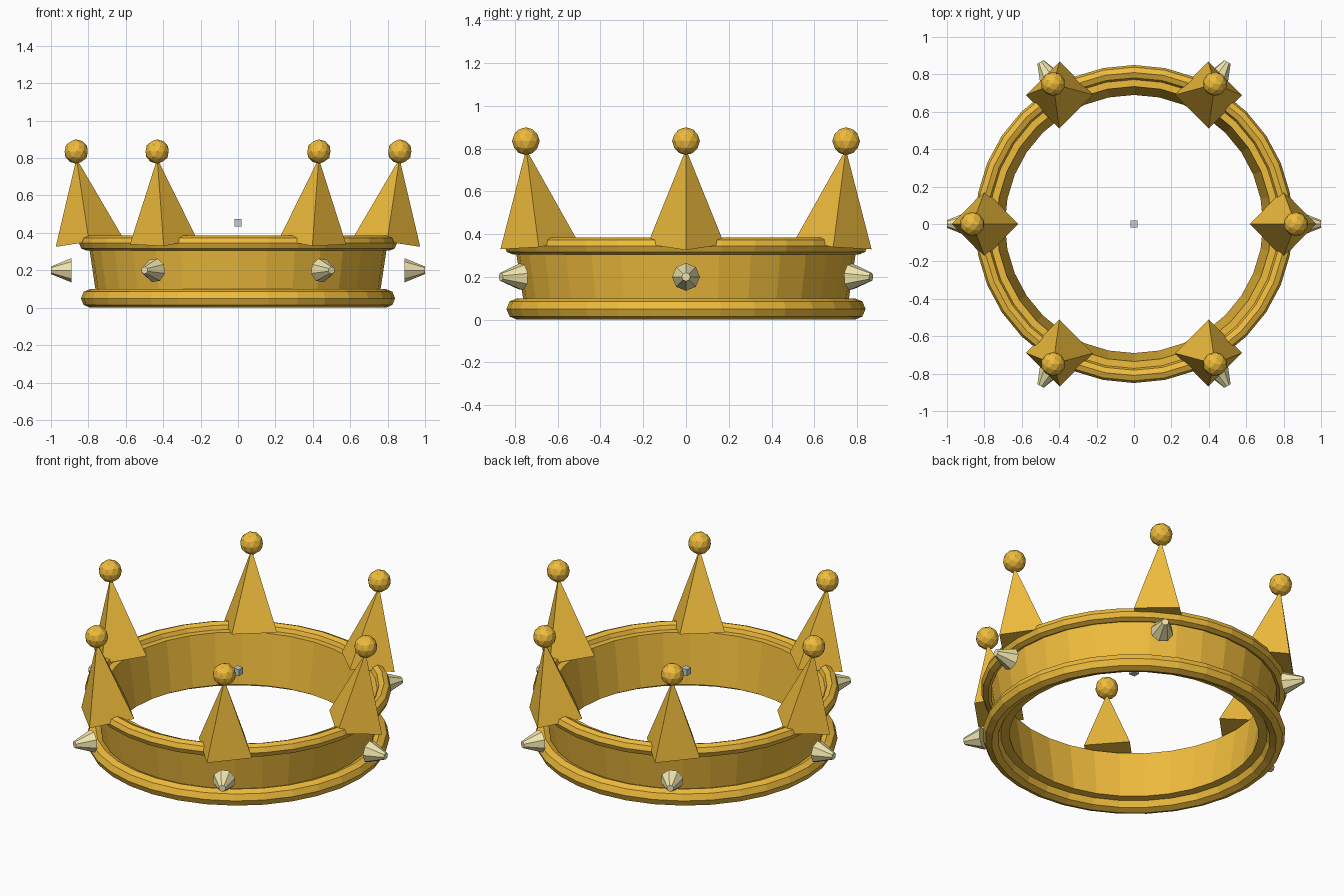
import bpy, bmesh, math
from mathutils import Matrix, Vector

if "Cube" in bpy.data.objects:
    bpy.data.objects.remove(bpy.data.objects["Cube"])


def material(name, rgb):
    m = bpy.data.materials.new(name)
    m.diffuse_color = (*rgb, 1)
    m.use_nodes = True
    m.node_tree.nodes["Principled BSDF"].inputs["Base Color"].default_value = m.diffuse_color
    return m


gold = material("gold", (0.86, 0.5, 0.045))
cream = material("cream", (0.87, 0.78, 0.42))


def finish(name, mat=None):
    ob = bpy.context.object
    ob.name = name
    if mat:
        ob.data.materials.append(mat)
    return ob


# flared band with a closed rectangular section
def lathe(name, profile, sides, mat):
    bm = bmesh.new()
    rings = []
    for i in range(sides):
        a = 2 * math.pi * i / sides
        rings.append([bm.verts.new((r * math.cos(a), r * math.sin(a), z)) for r, z in profile])
    n = len(profile)
    for i in range(sides):
        p, q = rings[i], rings[(i + 1) % sides]
        for j in range(n):
            k = (j + 1) % n
            bm.faces.new((p[j], q[j], q[k], p[k]))
    bmesh.ops.recalc_face_normals(bm, faces=bm.faces)
    me = bpy.data.meshes.new(name)
    bm.to_mesh(me)
    bm.free()
    ob = bpy.data.objects.new(name, me)
    bpy.context.collection.objects.link(ob)
    me.materials.append(mat)


lathe("band", [(0.755, 0.05), (0.80, 0.35), (0.735, 0.35), (0.69, 0.05)], 32, gold)

# rounded rims
for name, radius, tube, z in (("bottom_rim", 0.79, 0.05, 0.05), ("top_rim", 0.81, 0.04, 0.345)):
    bpy.ops.mesh.primitive_torus_add(major_radius=radius, minor_radius=tube,
                                     major_segments=32, minor_segments=8, location=(0, 0, z))
    finish(name, gold)

TILT = 0.15
for i in range(6):
    a = i * math.pi / 3
    out = Vector((math.cos(a), math.sin(a), 0))
    tangent = Vector((-math.sin(a), math.cos(a), 0))

    # four-sided point leaning outward
    bpy.ops.mesh.primitive_cone_add(vertices=4, radius1=0.18, radius2=0, depth=0.45)
    ob = finish(f"point_{i}", gold)
    ob.matrix_world = (Matrix.Translation(out * 0.83 + Vector((0, 0, 0.575)))
                       @ Matrix.Rotation(TILT, 4, tangent))

    # ball on the tip
    bpy.ops.mesh.primitive_ico_sphere_add(subdivisions=2, radius=0.065,
                                          location=out * 0.865 + Vector((0, 0, 0.835)))
    finish(f"ball_{i}", gold)

    # stud facing outward
    bpy.ops.mesh.primitive_cone_add(vertices=8, radius1=0.065, radius2=0.02, depth=0.11)
    ob = finish(f"stud_{i}", cream)
    ob.matrix_world = (Matrix.Translation(out * 0.945 + Vector((0, 0, 0.2)))
                       @ Matrix.Rotation(math.pi / 2, 4, tangent))

# small grey block in the centre
bpy.ops.mesh.primitive_cube_add(size=0.04, location=(0, 0, 0.455))
finish("centre_block")
